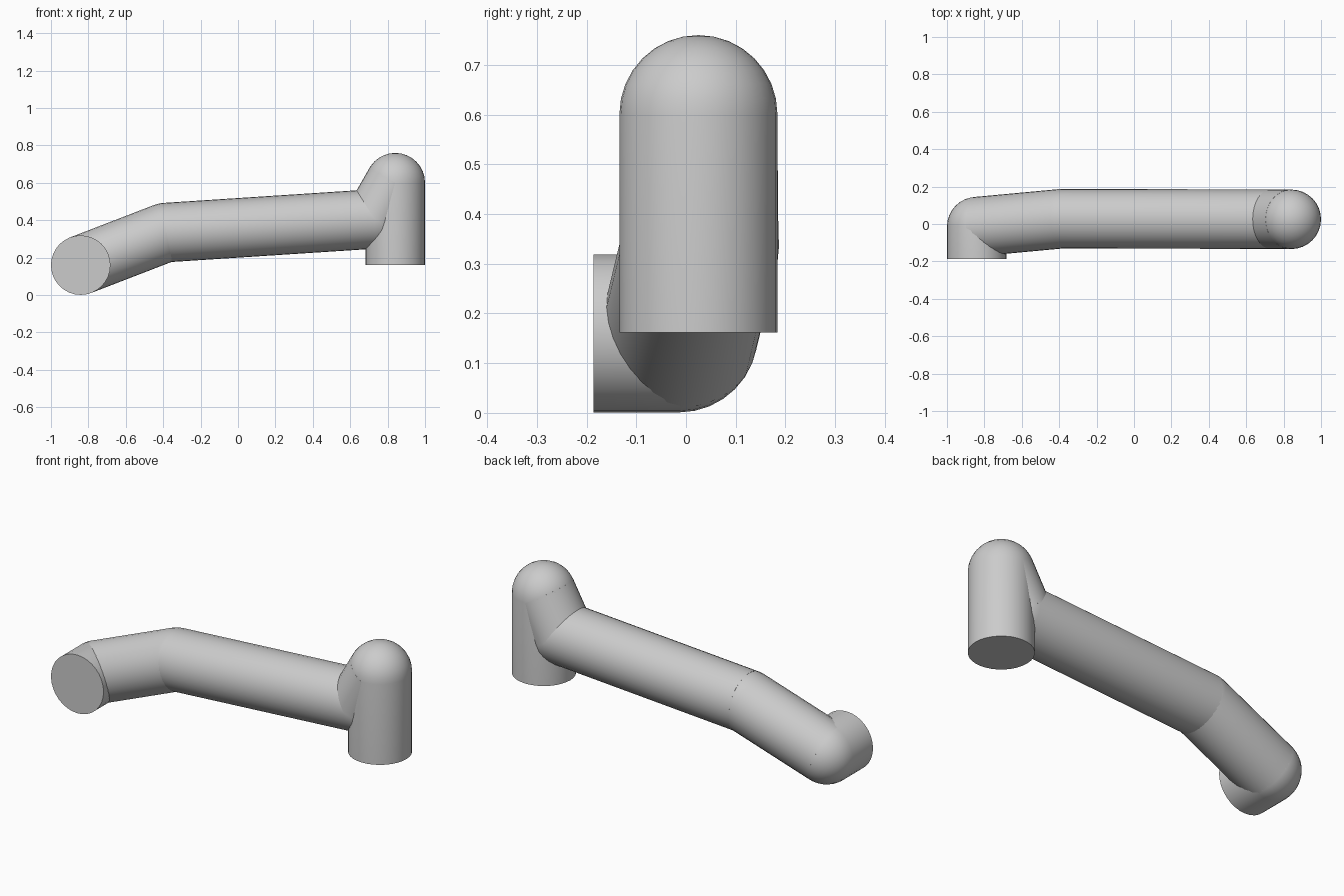
import bpy, bmesh, math
from mathutils import Vector, Matrix

RADIUS = 0.159
SIDES = 32
DOME_STEPS = 8

if "Cube" in bpy.data.objects:
    bpy.data.objects.remove(bpy.data.objects["Cube"], do_unlink=True)

grey = bpy.data.materials.new("pipe_grey")
grey.use_nodes = True
colour = (0.6, 0.6, 0.6, 1)
grey.diffuse_color = colour
grey.node_tree.nodes["Principled BSDF"].inputs["Base Color"].default_value = colour


def tube(name, start, end, dome):
    """Straight tube from start to end, with an optional half-round far end."""
    start, end = Vector(start), Vector(end)
    length = (end - start).length
    profile = [(0, 0), (RADIUS, 0), (RADIUS, length)]
    if dome:
        for i in range(1, DOME_STEPS + 1):
            a = math.pi / 2 * i / DOME_STEPS
            r = RADIUS * math.cos(a) if i < DOME_STEPS else 0
            profile.append((r, length + RADIUS * math.sin(a)))
    else:
        profile.append((0, length))

    # Lathe the profile around its axis
    bm = bmesh.new()
    verts = [bm.verts.new((r, 0, z)) for r, z in profile]
    edges = [bm.edges.new(pair) for pair in zip(verts, verts[1:])]
    bmesh.ops.spin(bm, geom=verts + edges, cent=(0, 0, 0), axis=(0, 0, 1),
                   angle=math.tau, steps=SIDES)
    bmesh.ops.remove_doubles(bm, verts=bm.verts, dist=0.0005)
    bmesh.ops.recalc_face_normals(bm, faces=bm.faces)

    turn = (end - start).to_track_quat('Z', 'Y').to_matrix().to_4x4()
    bm.transform(Matrix.Translation(start) @ turn)
    mesh = bpy.data.meshes.new(name)
    bm.to_mesh(mesh)
    bm.free()
    mesh.materials.append(grey)
    obj = bpy.data.objects.new(name, mesh)
    bpy.context.collection.objects.link(obj)
    return obj


# Centre line of the pipe, from the front opening to the downward opening
front_opening = (-0.841, -0.186, 0.16)
corner = (-0.841, -0.014, 0.16)
bend = (-0.39, 0.028, 0.334)
elbow = (0.73, 0.026, 0.407)
crown = (0.841, 0.025, 0.601)
lower_opening = (0.841, 0.025, 0.162)

# Each joint is rounded by the dome of one of its tubes
parts = [
    tube("front_stub", front_opening, corner, True),
    tube("lower_arm", corner, bend, True),
    tube("long_arm", bend, elbow, True),
    tube("raised_neck", elbow, crown, False),
    tube("upright_end", lower_opening, crown, True),
]

bpy.ops.object.select_all(action='DESELECT')
for obj in parts:
    obj.select_set(True)
bpy.context.view_layer.objects.active = parts[0]
bpy.ops.object.shade_smooth_by_angle(angle=math.radians(35))
